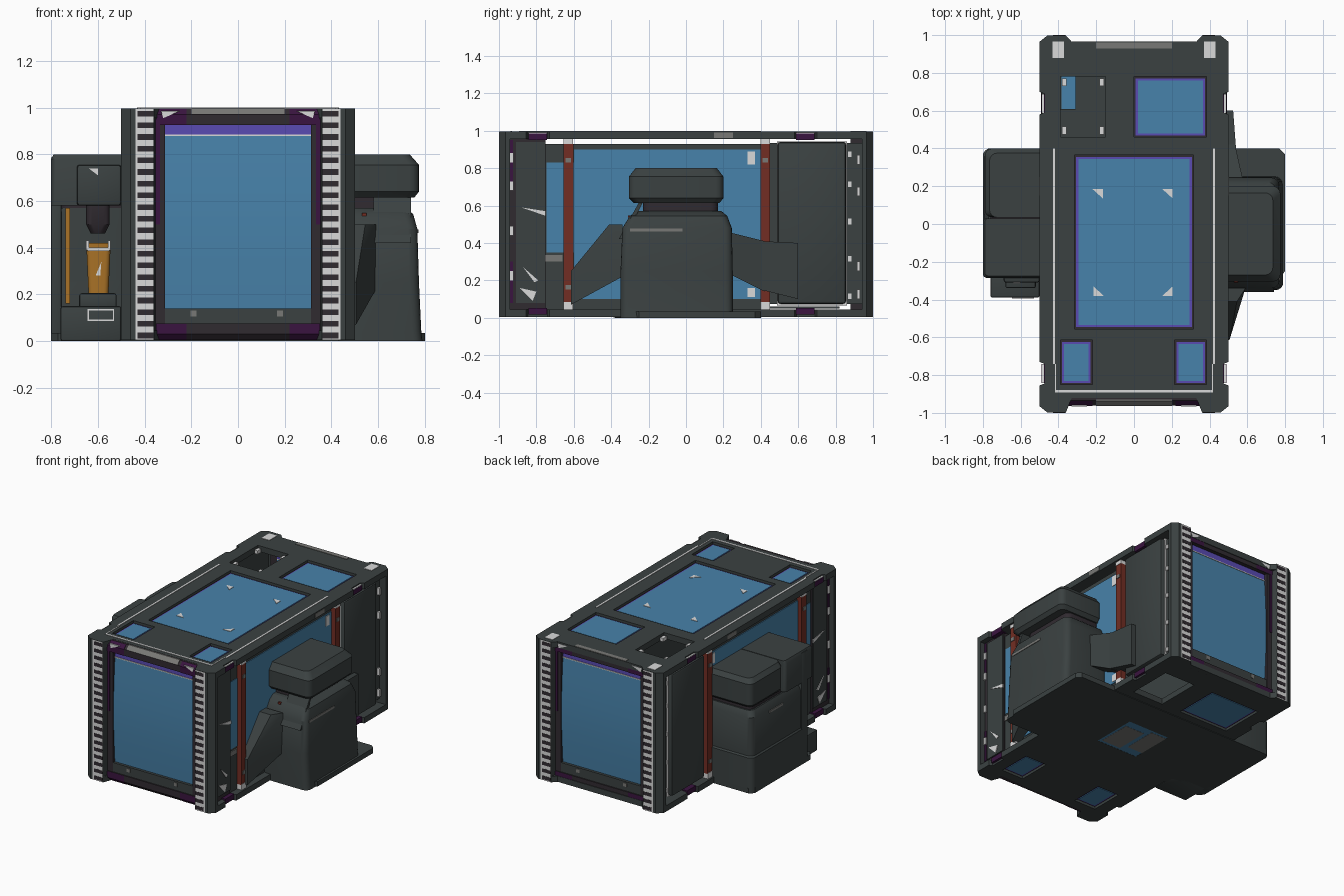
import bpy, bmesh, math
from mathutils import Vector

def mat(name, r, g, b):
    m = bpy.data.materials.new(name)
    m.diffuse_color = (r, g, b, 1)
    return m

FRAME = mat("frame_grey", 0.043, 0.053, 0.053)
BLUE = mat("glass_blue", 0.064, 0.225, 0.405)
VIOLET = mat("rim_violet", 0.10, 0.07, 0.45)
PURPLE = mat("dark_purple", 0.042, 0.007, 0.05)
WHITE = mat("white_marking", 0.70, 0.70, 0.70)
GREY = mat("mid_grey", 0.19, 0.19, 0.18)
RED = mat("strap_red", 0.17, 0.027, 0.017)
ORANGE = mat("orange", 0.40, 0.17, 0.02)
BLACK = mat("charcoal", 0.030, 0.024, 0.030)

def finish(name, bm, m):
    bmesh.ops.recalc_face_normals(bm, faces=bm.faces)
    me = bpy.data.meshes.new(name)
    bm.to_mesh(me)
    bm.free()
    me.materials.append(m)
    ob = bpy.data.objects.new(name, me)
    bpy.context.collection.objects.link(ob)
    return ob

def boxes(name, m, items, bevel=0):
    """One mesh of several boxes, each (x0, x1, y0, y1, z0, z1)."""
    bm = bmesh.new()
    for b in items:
        lo = [min(b[i], b[i + 1]) for i in (0, 2, 4)]
        hi = [max(b[i], b[i + 1]) for i in (0, 2, 4)]
        vs = bmesh.ops.create_cube(bm, size=1)["verts"]
        for v in vs:
            v.co = Vector([hi[i] if v.co[i] > 0 else lo[i] for i in range(3)])
    if bevel:
        bmesh.ops.bevel(bm, geom=bm.edges[:], offset=bevel, segments=2, profile=0.5, affect='EDGES')
    return finish(name, bm, m)

def hull(name, m, pts):
    bm = bmesh.new()
    for p in pts:
        bm.verts.new(p)
    bmesh.ops.convex_hull(bm, input=bm.verts[:])
    return finish(name, bm, m)

def loft(name, m, sections, r=0.04, n=4):
    """Stack of rounded rectangles, each (z, x0, x1, y0, y1)."""
    bm = bmesh.new()
    rings = []
    for z, x0, x1, y0, y1 in sections:
        x0, x1 = sorted((x0, x1))
        ring = []
        for cx, cy, a in ((x1 - r, y1 - r, 0), (x0 + r, y1 - r, 90), (x0 + r, y0 + r, 180), (x1 - r, y0 + r, 270)):
            for i in range(n + 1):
                t = math.radians(a + 90 * i / n)
                ring.append(bm.verts.new((cx + r * math.cos(t), cy + r * math.sin(t), z)))
        rings.append(ring)
    k = len(rings[0])
    for a, b in zip(rings, rings[1:]):
        for i in range(k):
            bm.faces.new((a[i], a[(i + 1) % k], b[(i + 1) % k], b[i]))
    bm.faces.new(rings[0])
    bm.faces.new(rings[-1])
    return finish(name, bm, m)

def plate(name, m, outline, holes, z0, z1):
    """Extruded flat outline with rectangular holes (x0, x1, y0, y1)."""
    cu = bpy.data.curves.new(name, 'CURVE')
    cu.dimensions, cu.fill_mode, cu.extrude = '2D', 'BOTH', (z1 - z0) / 2
    for pts in [outline] + [[(a, c), (b, c), (b, d), (a, d)] for a, b, c, d in holes]:
        sp = cu.splines.new('POLY')
        sp.points.add(len(pts) - 1)
        for p, q in zip(sp.points, pts):
            p.co = (q[0], q[1], 0, 1)
        sp.use_cyclic_u = True
    tmp = bpy.data.objects.new("tmp", cu)
    bpy.context.collection.objects.link(tmp)
    bpy.context.view_layer.update()
    me = tmp.evaluated_get(bpy.context.evaluated_depsgraph_get()).to_mesh()
    bm = bmesh.new()
    bm.from_mesh(me)
    bpy.data.objects.remove(tmp)
    bmesh.ops.remove_doubles(bm, verts=bm.verts, dist=1e-5)
    bmesh.ops.translate(bm, verts=bm.verts, vec=(0, 0, (z0 + z1) / 2))
    return finish(name, bm, m)

# Roof and floor plates with notched edges; the floor is the roof turned over
half = [(0.33, -0.92), (0.36, -0.997), (0.46, -0.997), (0.5, -0.965), (0.5, -0.855), (0.475, -0.845),
        (0.475, -0.74), (0.5, -0.73), (0.5, 0.58), (0.475, 0.59), (0.475, 0.69), (0.5, 0.70),
        (0.5, 0.965), (0.46, 0.997), (0.36, 0.997), (0.33, 0.965)]
outline = half + [(-x, y) for x, y in reversed(half)]
HATCH = (-0.39, -0.15, 0.46, 0.78)
small = [(0.0, 0.385, 0.46, 0.78), (-0.39, -0.22, -0.85, -0.615), (0.215, 0.385, -0.85, -0.615)]
main = (-0.315, 0.315, -0.555, 0.365)
flip = lambda w: (-w[1], -w[0], w[2], w[3])
plate("roof", FRAME, outline, small + [main, HATCH], 0.955, 0.997)
plate("floor", FRAME, outline, [flip(w) for w in small + [HATCH]], 0.004, 0.045)

def window(name, w, z, d):
    for part, m, inset, h in (("outer_rim", BLACK, 0, 0.012), ("inner_rim", VIOLET, 0.009, 0.016), ("pane", BLUE, 0.02, 0.02)):
        boxes(name + "_" + part, m, [(w[0] + inset, w[1] - inset, w[2] + inset, w[3] - inset, z, z + d * h)])

for i, w in enumerate(small + [main]):
    window(f"roof_window_{i}", w, 0.967, 1)
    if w is not main:
        window(f"floor_window_{i}", flip(w), 0.034, -1)

# Roof hatch: latches, dark floor and floor glass seen through it
boxes("hatch_latches", WHITE, [(x - 0.012, x + 0.012, y - 0.02, y + 0.02, 0.96, 0.985) for x in (-0.37, -0.17) for y in (0.75, 0.495)])
boxes("inner_deck", FRAME, [(-0.31, 0.1, 0.42, 0.82, 0.05, 0.06), (-0.4, -0.31, 0.42, 0.61, 0.05, 0.06)])
boxes("inner_floor_glass", BLUE, [(-0.385, -0.3, 0.6, 0.78, 0.036, 0.044)])

# Roof markings
boxes("roof_lines", WHITE, [(s * 0.418, s * 0.43, -0.74, 0.4, 0.996, 1.0) for s in (1, -1)] +
      [(s * 0.412, s * 0.418, -0.885, -0.74, 0.996, 1.0) for s in (1, -1)] + [(-0.418, 0.418, -0.892, -0.88, 0.996, 1.0)])
boxes("roof_pads", WHITE, [(s * 0.37, s * 0.432, 0.88, 0.965, 0.996, 1.0) for s in (1, -1)])
boxes("roof_rear_pad", GREY, [(-0.2, 0.2, 0.93, 0.962, 0.99, 1.0)])
for sx in (1, -1):
    for y, t in ((0.185, 1), (-0.38, -1)):
        xs = (0.205, 0.15) if sx > 0 else ((-0.165, -0.22) if t > 0 else (-0.215, -0.16))
        tri = [(xs[0], y), (xs[1], y), (xs[0], y - t * 0.05)]
        hull("window_corner_mark", WHITE, [(a, b, z) for a, b in tri for z in (0.985, 0.99)])

# Front and rear ends
for f, end in ((-1, "front"), (1, "rear")):
    for s in (1, -1):
        post = [(0.35, 0.94), (0.36, 0.997), (0.46, 0.997), (0.5, 0.965), (0.5, 0.94)]
        hull(end + "_corner_post", FRAME, [(s * x, f * y, z) for x, y in post for z in (0.004, 0.997)])
        boxes(end + "_post_strip", WHITE, [(s * 0.362, s * 0.44, f * 0.99, f * 0.9985, 0.005, 0.995)])
        boxes(end + "_post_bars", BLACK, [(s * 0.362, s * 0.43, f * 0.99, f, 0.012 + i * 0.05, 0.036 + i * 0.05) for i in range(20)])
        boxes(end + "_jamb", BLACK, [(s * 0.312, s * 0.36, f * 0.88, f * 0.955, 0.04, 0.96)])
        boxes(end + "_jamb_accent", PURPLE, [(s * 0.335, s * 0.356, f * 0.9, f * 0.958, 0.5, 0.95)])
        hull(end + "_corner_flash", WHITE, [(s * x, f * y, z) for x, z in ((0.33, 0.985), (0.25, 0.985), (0.32, 0.955)) for y in (0.958, 0.967)])
    for top in (True, False):
        zz = (lambda z: z) if top else (lambda z: 1 - z)
        beam = [(0.91, 0.996), (0.935, 0.996), (0.96, 0.97), (0.96, 0.925), (0.91, 0.925)]
        hull(end + "_beam", BLACK, [(x, f * y, zz(z)) for x in (-0.35, 0.35) for y, z in beam])
        for s in (1, -1):
            hull(end + "_beam_corner", PURPLE, [(s * x, f * (y + 0.003), zz(z)) for x in (0.22, 0.352) for y, z in beam[1:4]])
        pad = [(0.93, 0.999), (0.937, 0.999), (0.963, 0.972), (0.955, 0.972)]
        if top:
            hull(end + "_beam_pad", GREY, [(x, f * y, z) for x in (-0.2, 0.2) for y, z in pad])
    boxes(end + "_upper_strip", VIOLET, [(-0.315, 0.315, f * 0.88, f * 0.932, 0.885, 0.93)])
    boxes(end + "_strip_line", WHITE, [(-0.315, 0.315, f * 0.88, f * 0.936, 0.878, 0.884)])
    boxes(end + "_lower_sill", FRAME, [(-0.315, 0.315, f * 0.88, f * 0.952, 0.07, 0.14)])
    boxes(end + "_sill_pads", GREY, [(x - 0.013, x + 0.013, f * 0.94, f * 0.956, 0.105, 0.13) for x in (-0.19, 0.18)])
    arc = [(0.932 + 0.016 * math.sin(math.pi * i / 10), 0.13 + 0.75 * i / 10) for i in range(11)]
    hull(end + "_shutter", BLUE, [(x, f * y, z) for x in (-0.315, 0.315) for y, z in arc + [(0.88, 0.13), (0.88, 0.88)]])

# Side walls, the same on both sides
for s, side in ((1, "right"), (-1, "left")):
    def sb(name, m, items, bevel=0):
        return boxes(side + "_" + name, m, [(s * a, s * b, c, d, e, g) for a, b, c, d, e, g in items], bevel)
    sb("wall", FRAME, [(0.42, 0.45, -0.76, 0.45, 0.04, 0.93), (0.42, 0.45, 0.45, 0.945, 0.075, 0.935)])
    sb("wall_glass", BLUE, [(0.43, 0.453, -0.745, -0.6, 0.35, 0.83), (0.43, 0.456, -0.6, 0.41, 0.1, 0.9)])
    sb("end_panel", BLACK, [(0.42, 0.462, -0.945, -0.75, 0.04, 0.97)])
    sb("end_panel_edge", PURPLE, [(0.42, 0.466, -0.945, -0.925, 0.08, 0.3), (0.42, 0.466, -0.945, -0.925, 0.72, 0.95)])
    sb("end_panel_inset", FRAME, [(0.42, 0.469, -0.91, -0.755, 0.08, 0.94)])
    sb("panel_tabs", WHITE, [(0.43, 0.474, -0.94, -0.922, z, z + 0.05) for z in (0.2, 0.44, 0.68, 0.83)] +
       [(0.43, 0.458, 0.865, 0.885, z, z + 0.03) for z in (0.1, 0.3, 0.5, 0.7, 0.86)] +
       [(0.43, 0.47, 0.915, 0.93, z, z + 0.05) for z in (0.1, 0.25, 0.65, 0.82)])
    for tri in (((-0.88, 0.59), (-0.75, 0.57), (-0.75, 0.545)), ((-0.89, 0.16), (-0.80, 0.14), (-0.82, 0.09)), ((-0.87, 0.27), (-0.79, 0.20), (-0.81, 0.19))):
        hull(side + "_panel_scrap", WHITE, [(s * x, y, z) for y, z in tri for x in (0.465, 0.473)])
    sb("panel_plate", GREY, [(0.43, 0.456, -0.75, -0.66, 0.3, 0.335)])
    sb("straps", RED, [(0.43, 0.485, -0.655, -0.602, 0.08, 0.93), (0.43, 0.485, 0.398, 0.45, 0.08, 0.93)])
    sb("strap_caps", WHITE, [(0.43, 0.488, y, y + 0.052, z, z + 0.04) for y in (-0.655, 0.398) for z in (0.045, 0.93)])
    sb("strap_buckles", GREY, [(0.47, 0.49, y, y + 0.03, z, z + 0.025) for y in (-0.645, 0.408) for z in (0.15, 0.83)])
    sb("wall_marks", WHITE, [(0.43, 0.46, 0.33, 0.37, 0.82, 0.89), (0.43, 0.46, 0.33, 0.37, 0.11, 0.16)])
    sb("door_trim", WHITE, [(0.43, 0.462, 0.487, 0.86, 0.067, 0.943)])
    sb("door", FRAME, [(0.43, 0.492, 0.49, 0.855, 0.075, 0.94)], 0.015)
    sb("rail_plate", GREY, [(0.49, 0.502, 0.15, 0.25, 0.96, 0.99)])
    sb("notch_blocks", PURPLE, [(0.45, 0.49, y, y + 0.1, z, z + 0.035) for y in (-0.842, 0.588) for z in (0.018, 0.95)])
    sb("notch_strips", WHITE, [(0.476, 0.488, y, y + 0.1, 0.98, 0.99) for y in (-0.842, 0.588)])

# Base slab joining both side units underneath, with a central opening
slab = [(-0.77, -0.285), (0.77, -0.285), (0.8, -0.25), (0.8, 0.37), (0.77, 0.4), (-0.77, 0.4), (-0.8, 0.37), (-0.8, -0.25)]
plate("base_slab", FRAME, slab, [(-0.15, 0.17, -0.16, 0.16)], 0, 0.035)
boxes("underside_patch", GREY, [(-0.15, -0.03, -0.1, 0.14, 0.0, 0.01), (0.0, 0.15, -0.14, 0.1, 0.0, 0.012)])
boxes("underside_glass", BLUE, [(-0.15, 0.17, -0.16, 0.16, 0.001, 0.006)])

# Right unit
loft("right_body", FRAME, [(0.0, 0.43, 0.79, -0.35, 0.26), (0.04, 0.43, 0.785, -0.35, 0.25), (0.25, 0.43, 0.775, -0.35, 0.25),
     (0.48, 0.43, 0.768, -0.34, 0.245), (0.545, 0.43, 0.75, -0.3, 0.22), (0.57, 0.43, 0.71, -0.26, 0.19)])
loft("right_neck", BLACK, [(0.56, 0.43, 0.7, -0.23, 0.17), (0.64, 0.43, 0.7, -0.23, 0.17)])
loft("right_head", FRAME, [(0.615, 0.43, 0.755, -0.28, 0.18), (0.64, 0.43, 0.775, -0.305, 0.2),
     (0.755, 0.43, 0.775, -0.305, 0.2), (0.8, 0.43, 0.735, -0.27, 0.165)])
boxes("right_body_strip", GREY, [(0.76, 0.772, -0.3, -0.02, 0.462, 0.478)])
boxes("right_lamp", RED, [(0.53, 0.55, -0.31, -0.29, 0.535, 0.548)])
hull("right_brace", FRAME, [(x, y, z) for x in (0.58, 0.74) for y, z in ((-0.23, 0.62), (-0.25, 0.62), (-0.36, 0.42), (-0.33, 0.42))])
hull("right_front_shroud", FRAME, [(x, y, z) for y, xo, z0, z1 in ((-0.34, 0.59, 0.22, 0.5), (-0.41, 0.545, 0.2, 0.5), (-0.615, 0.505, 0.07, 0.25))
     for x in (0.43, xo) for z in (z0, z1)])
hull("right_rear_shroud", FRAME, [(x, y, z) for y, xo, z0, z1 in ((0.22, 0.58, 0.24, 0.46), (0.42, 0.535, 0.14, 0.41)) for x in (0.43, xo) for z in (z0, z1)])
hull("right_rear_shroud_tip", FRAME, [(x, y, z) for y, xo, z0, z1 in ((0.4, 0.54, 0.15, 0.41), (0.6, 0.525, 0.1, 0.4)) for x in (0.43, xo) for z in (z0, z1)])

# Left unit: body, two-part head and side cheek
loft("left_body", FRAME, [(0.0, -0.8, -0.43, -0.2, 0.4), (0.25, -0.8, -0.43, -0.2, 0.4), (0.26, -0.792, -0.43, -0.2, 0.392),
     (0.53, -0.792, -0.43, -0.2, 0.392), (0.57, -0.77, -0.43, -0.2, 0.37)])
loft("left_neck", BLACK, [(0.56, -0.76, -0.43, -0.2, 0.36), (0.63, -0.76, -0.43, -0.2, 0.36)])
loft("left_head_rear", FRAME, [(0.6, -0.775, -0.43, 0.035, 0.38), (0.62, -0.79, -0.43, 0.035, 0.4), (0.77, -0.79, -0.43, 0.035, 0.4), (0.8, -0.765, -0.43, 0.035, 0.375)])
loft("left_head_front", FRAME, [(0.58, -0.8, -0.43, -0.285, 0.03), (0.78, -0.8, -0.43, -0.285, 0.03), (0.8, -0.79, -0.43, -0.275, 0.03)], 0.02)
boxes("left_cheek", FRAME, [(-0.8, -0.755, -0.225, -0.15, 0.0, 0.79)], 0.008)
boxes("left_body_strip", GREY, [(-0.797, -0.785, 0.05, 0.2, 0.5, 0.515)])

# Dispenser niche on the left unit
boxes("dispenser_box", FRAME, [(-0.69, -0.5, -0.31, -0.2, 0.58, 0.755)], 0.012)
boxes("dispenser_base", FRAME, [(-0.76, -0.5, -0.39, -0.18, 0.0, 0.15)], 0.01)
boxes("dispenser_stand", FRAME, [(-0.68, -0.52, -0.34, -0.18, 0.14, 0.205)], 0.01)
loft("dispenser_nozzle", BLACK, [(0.46, -0.63, -0.57, -0.28, -0.22), (0.5, -0.65, -0.55, -0.3, -0.2), (0.59, -0.65, -0.55, -0.3, -0.2)], 0.025)
loft("orange_canister", ORANGE, [(0.2, -0.64, -0.555, -0.29, -0.19), (0.42, -0.65, -0.545, -0.295, -0.18)], 0.02)
boxes("canister_handle", WHITE, [(-0.65, -0.638, -0.308, -0.29, 0.39, 0.43), (-0.557, -0.545, -0.308, -0.29, 0.39, 0.43), (-0.645, -0.55, -0.308, -0.29, 0.385, 0.4)])
hull("canister_mark", WHITE, [(x, y, z) for x, z in ((-0.61, 0.28), (-0.585, 0.34), (-0.59, 0.28)) for y in (-0.297, -0.288)])
boxes("orange_grab_bar", ORANGE, [(-0.738, -0.72, -0.285, -0.268, 0.16, 0.57), (-0.738, -0.72, -0.28, -0.19, 0.16, 0.18), (-0.738, -0.72, -0.28, -0.19, 0.55, 0.57)])
boxes("base_label_frame", WHITE, [(-0.645, -0.53, -0.394, -0.386, z, z + 0.006) for z in (0.087, 0.132)] +
      [(x, x + 0.006, -0.394, -0.386, 0.087, 0.138) for x in (-0.645, -0.536)])
hull("box_mark", WHITE, [(x, y, z) for x, z in ((-0.64, 0.74), (-0.6, 0.74), (-0.6, 0.71)) for y in (-0.314, -0.305)])

# Smooth shading with sharp edges kept
bpy.ops.object.select_all(action='SELECT')
bpy.context.view_layer.objects.active = bpy.data.objects["roof"]
bpy.ops.object.shade_smooth_by_angle(angle=math.radians(30))
